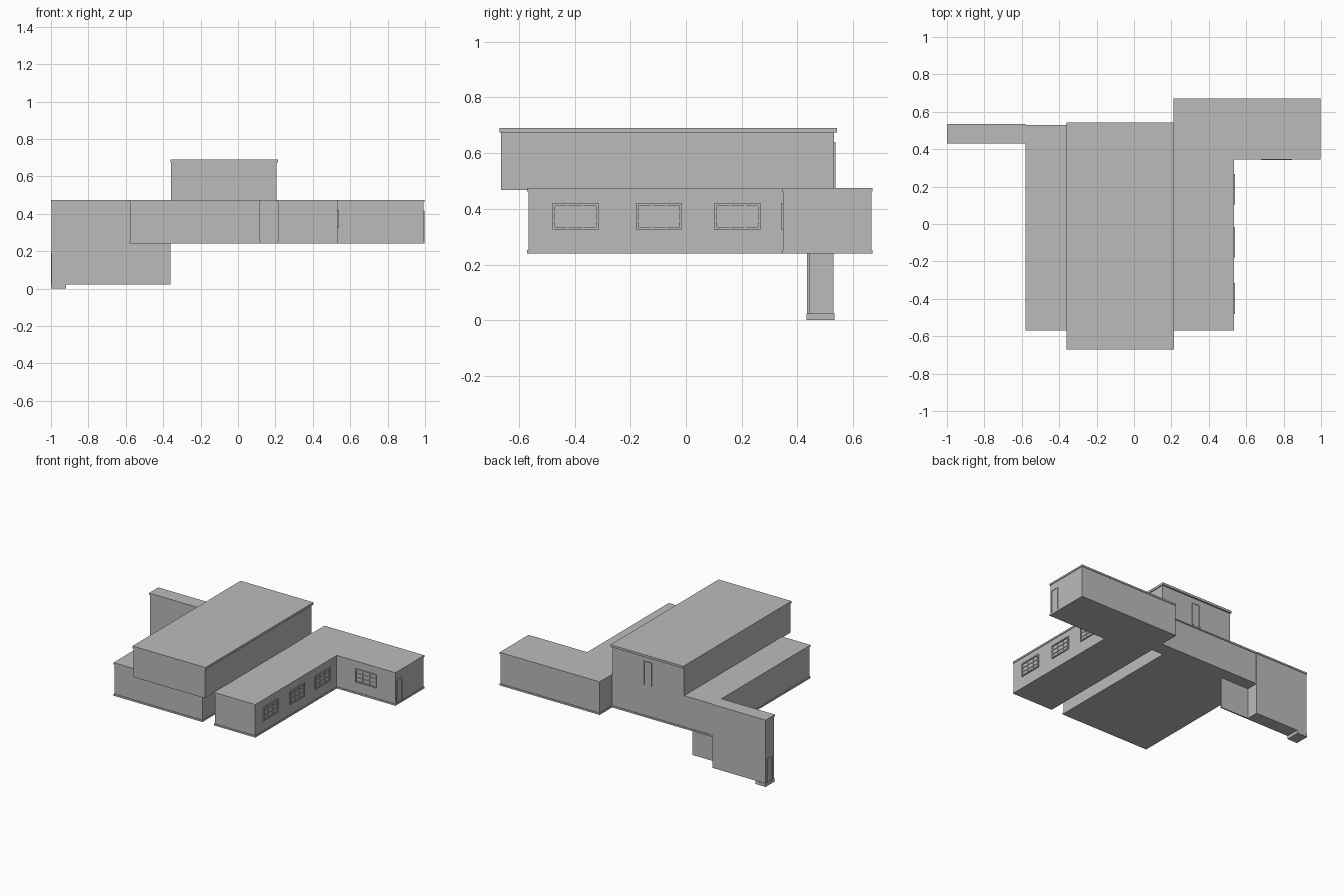
import bpy

if "Cube" in bpy.data.objects:
    bpy.data.objects.remove(bpy.data.objects["Cube"])

grey = bpy.data.materials.new("plain grey")
grey.diffuse_color = (0.5, 0.5, 0.5, 1)
grey.use_nodes = True
grey.node_tree.nodes["Principled BSDF"].inputs["Base Color"].default_value = grey.diffuse_color


def box(name, x0, x1, y0, y1, z0, z1):
    """Axis-aligned box from its limits."""
    bpy.ops.mesh.primitive_cube_add(size=1)
    o = bpy.context.object
    o.name = name
    lo, hi = (x0, y0, z0), (x1, y1, z1)
    for v in o.data.vertices:
        v.co = [lo[i] if v.co[i] < 0 else hi[i] for i in range(3)]
    o.data.materials.append(grey)
    return o


def block(name, x0, x1, y0, y1, z0=0.24, z1=0.475):
    """Wing: walls slightly set in between a base band and a roof band."""
    e = 0.004
    box(name + "_walls", x0 + e, x1 - e, y0 + e, y1 - e, z0 + 0.006, z1 - 0.008)
    box(name + "_base_band", x0, x1, y0, y1, z0, z0 + 0.012)
    box(name + "_roof", x0, x1, y0, y1, z1 - 0.012, z1)


def plate(name, axis, pos, side, a0, a1, z0, z1, d0, d1):
    """Box standing on a wall; a is the coordinate along the wall."""
    p, q = sorted((pos + side * d0, pos + side * d1))
    if axis == 'X':
        return box(name, p, q, a0, a1, z0, z1)
    return box(name, a0, a1, p, q, z0, z1)


def window(name, axis, pos, side, a0, a1, z0=0.325, z1=0.42):
    """Frame with a 3 x 3 grid of bars and panes."""
    f, b = 0.009, 0.006
    plate(name + "_pane", axis, pos, side, a0, a1, z0, z1, -0.004, 0.001)
    for i in range(4):
        w = f if i in (0, 3) else b
        d = 0.008 if i in (0, 3) else 0.005
        a = a0 + (a1 - a0 - w) * i / 3
        plate(name + "_upright", axis, pos, side, a, a + w, z0, z1, -0.004, d)
        z = z0 + (z1 - z0 - w) * i / 3
        plate(name + "_crossbar", axis, pos, side, a0, a1, z, z + w, -0.004, d)


def door(name, axis, pos, side, a0, a1, z0, z1):
    """Door leaf with a raised frame."""
    f = 0.007
    plate(name + "_leaf", axis, pos, side, a0, a1, z0, z1, -0.004, 0.001)
    plate(name + "_jamb_a", axis, pos, side, a0, a0 + f, z0, z1, -0.004, 0.005)
    plate(name + "_jamb_b", axis, pos, side, a1 - f, a1, z0, z1, -0.004, 0.005)
    plate(name + "_lintel", axis, pos, side, a0, a1, z1 - f, z1, -0.004, 0.005)


# middle storey: left block, right wing, back right wing, rear link
block("left_block", -0.58, 0.12, -0.57, 0.44)
block("right_wing", 0.21, 0.535, -0.57, 0.36)
block("back_right_wing", 0.21, 0.996, 0.345, 0.67)
block("rear_link", -0.60, 0.22, 0.43, 0.53)

# upper storey with its roof slab
box("upper_storey", -0.357, 0.207, -0.665, 0.532, 0.468, 0.68)
box("upper_roof", -0.36, 0.213, -0.67, 0.543, 0.674, 0.69)

# stair tower, garden wall and entrance step at the left end
box("tower", -0.996, -0.58, 0.434, 0.53, 0.022, 0.465)
box("tower_roof", -1.0, -0.58, 0.43, 0.534, 0.463, 0.475)
box("garden_wall", -0.996, -0.36, 0.434, 0.443, 0.022, 0.25)
box("entrance_step", -1.0, -0.92, 0.432, 0.533, 0.0, 0.024)

# windows
for y in (-0.48, -0.18, 0.103):
    window("side_window", 'X', 0.531, 1, y, y + 0.165)
window("front_window", 'Y', 0.349, -1, 0.68, 0.845)

# doors
door("right_door", 'X', 0.992, 1, 0.36, 0.425, 0.252, 0.418)
door("left_door", 'X', -0.996, -1, 0.45, 0.512, 0.024, 0.19)
door("upper_door", 'Y', 0.532, 1, -0.105, -0.04, 0.475, 0.64)
